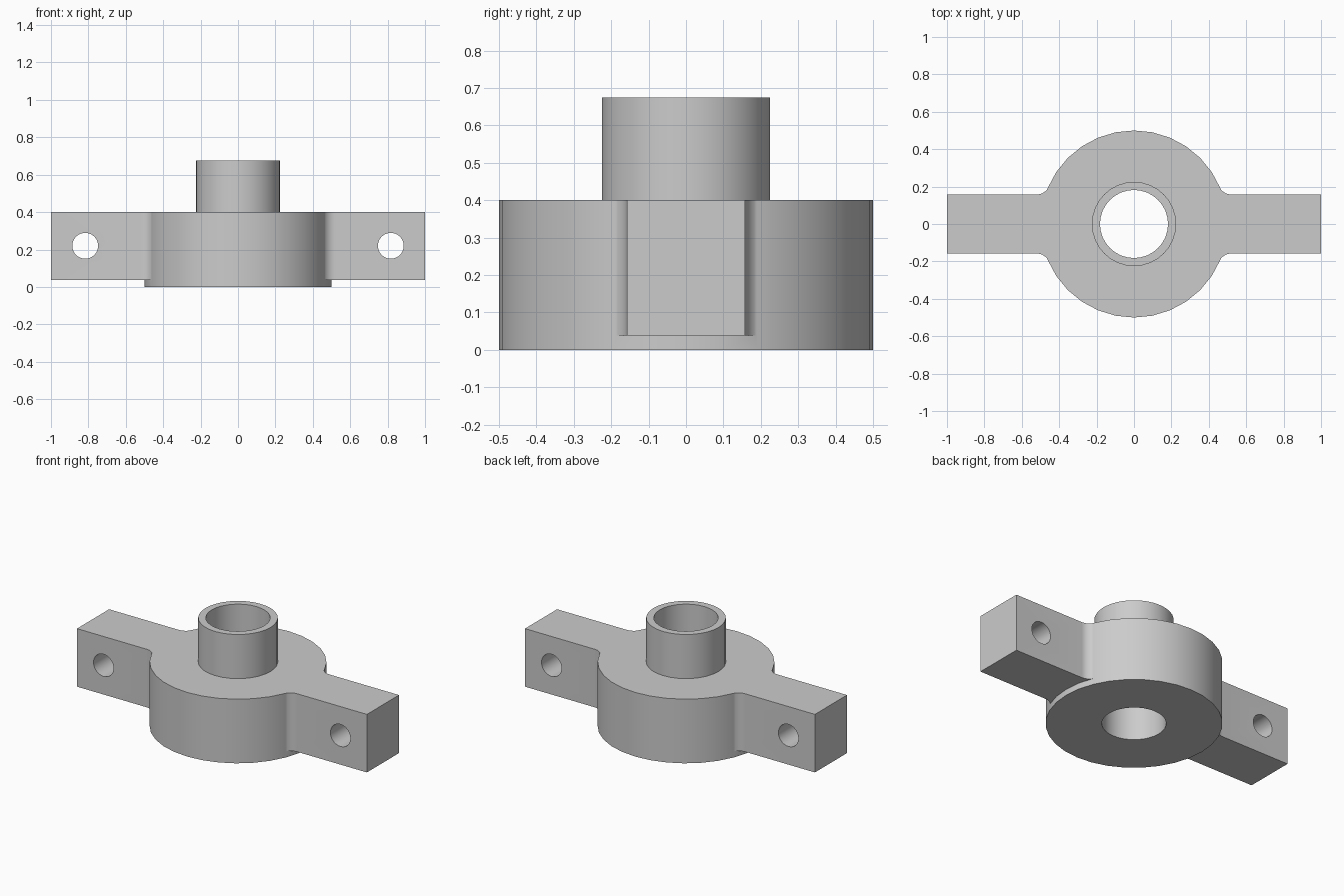
import bpy, bmesh
from math import sin, cos, pi, sqrt, atan2
from mathutils import Vector, Matrix

cube = bpy.data.objects.get("Cube")
if cube:
    bpy.data.objects.remove(cube)

SEGMENTS = 32
DISC_R, TUBE_R, BORE_R = 0.5, 0.225, 0.182
DISC_TOP, TUBE_TOP, ARM_BOTTOM = 0.4, 0.675, 0.038
ARM_HALF, FILLET = 0.158, 0.068

# Plain grey metal
metal = bpy.data.materials.new("grey_metal")
metal.use_nodes = True
grey = (0.6, 0.6, 0.6, 1)
metal.diffuse_color = grey
metal.node_tree.nodes["Principled BSDF"].inputs["Base Color"].default_value = grey


def make_object(name, bm):
    bmesh.ops.recalc_face_normals(bm, faces=bm.faces)
    mesh = bpy.data.meshes.new(name)
    bm.to_mesh(mesh)
    bm.free()
    mesh.materials.append(metal)
    obj = bpy.data.objects.new(name, mesh)
    bpy.context.collection.objects.link(obj)
    return obj


def lathe(name, profile):
    """Revolve a closed (radius, z) profile around the z axis."""
    bm = bmesh.new()
    rings = []
    for i in range(SEGMENTS):
        a = 2 * pi * i / SEGMENTS
        rings.append([bm.verts.new((r * cos(a), r * sin(a), z)) for r, z in profile])
    n = len(profile)
    for i in range(SEGMENTS):
        a, b = rings[i], rings[(i + 1) % SEGMENTS]
        for j in range(n):
            k = (j + 1) % n
            bm.faces.new((a[j], b[j], b[k], a[k]))
    return make_object(name, bm)


def prism(name, outline, bottom, top):
    bm = bmesh.new()
    face = bm.faces.new([bm.verts.new((x, y, bottom)) for x, y in outline])
    new = bmesh.ops.extrude_face_region(bm, geom=[face])["geom"]
    verts = [v for v in new if isinstance(v, bmesh.types.BMVert)]
    bmesh.ops.translate(bm, verts=verts, vec=Vector((0, 0, top - bottom)))
    return make_object(name, bm)


def combine(target, other, operation):
    mod = target.modifiers.new(operation.lower(), "BOOLEAN")
    mod.operation, mod.solver, mod.object = operation, "EXACT", other
    bpy.context.view_layer.objects.active = target
    bpy.ops.object.modifier_apply(modifier=mod.name)
    bpy.data.objects.remove(other)


# Round hub with upright tube and through bore
bracket = lathe("hub_bracket", [
    (BORE_R, 0), (DISC_R, 0), (DISC_R, DISC_TOP),
    (TUBE_R, DISC_TOP), (TUBE_R, TUBE_TOP), (BORE_R, TUBE_TOP)])

# Half outline of one arm, with a concave fillet running into the hub
root_r = DISC_R - 0.002
cy = ARM_HALF + FILLET
cx = sqrt((root_r + FILLET) ** 2 - cy ** 2)
start, end = -pi / 2, atan2(-cy, -cx)
half = [(1, ARM_HALF)]
for i in range(9):
    a = start + (end - start) * i / 8
    half.append((cx + FILLET * cos(a), cy + FILLET * sin(a)))
half.append((0.32, 0.12))

# Two mirrored arms, each with a cross hole from front to back
for side, name in ((1, "left"), (-1, "right")):
    outline = half + [(x, -y) for x, y in reversed(half)]
    arm = prism(name + "_arm", [(side * x, y) for x, y in outline], ARM_BOTTOM, DISC_TOP)
    combine(bracket, arm, "UNION")
    bm = bmesh.new()
    bmesh.ops.create_cone(bm, cap_ends=True, segments=SEGMENTS, radius1=0.069,
                          radius2=0.069, depth=1,
                          matrix=Matrix.Translation((side * 0.817, 0, 0.22))
                          @ Matrix.Rotation(pi / 2, 4, "X"))
    cutter = make_object(name + "_hole_cutter", bm)
    cutter.hide_render = True
    combine(bracket, cutter, "DIFFERENCE")

# Smooth round walls, keep hard edges
bpy.ops.object.select_all(action="DESELECT")
bracket.select_set(True)
bpy.context.view_layer.objects.active = bracket
bpy.ops.object.shade_smooth_by_angle(angle=pi / 6)
